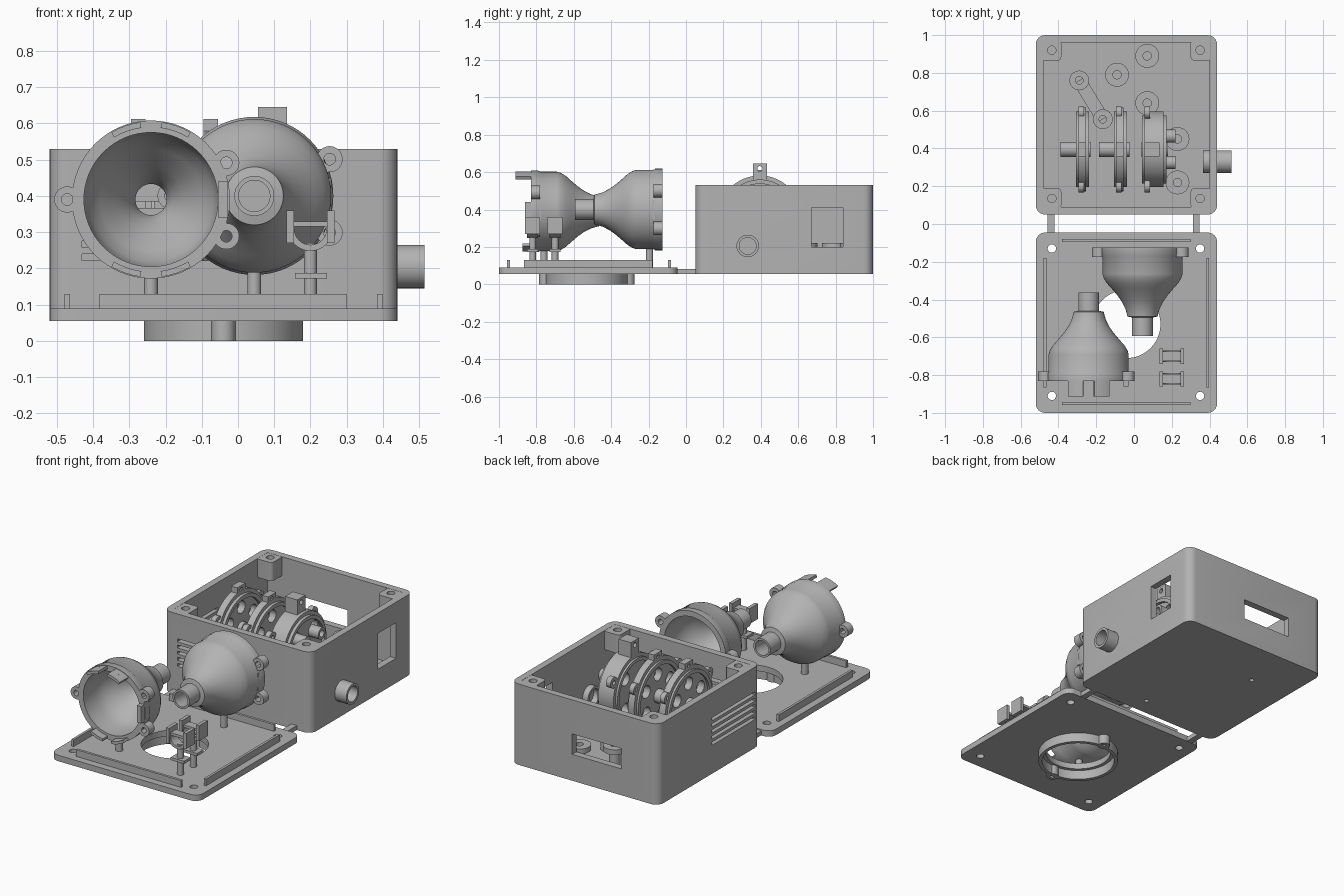
import bpy, bmesh, math
from mathutils import Vector, Matrix

if "Cube" in bpy.data.objects:
    bpy.data.objects.remove(bpy.data.objects["Cube"])

grey = bpy.data.materials.new("plain_grey")
grey.use_nodes = True
grey.diffuse_color = (0.45, 0.45, 0.45, 1)
grey.node_tree.nodes["Principled BSDF"].inputs["Base Color"].default_value = grey.diffuse_color
AXES = {"X": Vector((1, 0, 0)), "Y": Vector((0, 1, 0)), "-Y": Vector((0, -1, 0)), "Z": Vector((0, 0, 1))}
parts = []


def finish(name, bm):
    bmesh.ops.recalc_face_normals(bm, faces=bm.faces)
    me = bpy.data.meshes.new(name)
    bm.to_mesh(me)
    bm.free()
    me.materials.append(grey)
    ob = bpy.data.objects.new(name, me)
    bpy.context.collection.objects.link(ob)
    parts.append(ob)
    return ob


def box(name, x, y, z, turn=0, corner=0):
    """Box from three ranges, optionally turned about its own y axis or with round upright edges."""
    bm = bmesh.new()
    bmesh.ops.create_cube(bm, size=1)
    bm.transform(Matrix.Diagonal((x[1] - x[0], y[1] - y[0], z[1] - z[0], 1)))
    if corner:
        upright = [e for e in bm.edges if abs(e.verts[0].co.z - e.verts[1].co.z) > 0.001]
        bmesh.ops.bevel(bm, geom=upright, offset=corner, segments=6, affect="EDGES", profile=0.5)
    mid = Vector((sum(x), sum(y), sum(z))) / 2
    bm.transform(Matrix.Translation(mid) @ Matrix.Rotation(turn, 4, "Y"))
    return finish(name, bm)


def place(bm, loc, axis):
    turn = Vector((0, 0, 1)).rotation_difference(AXES[axis]).to_matrix().to_4x4()
    bm.transform(Matrix.Translation(loc) @ turn)


def cyl(name, loc, r, length, axis="Z", steps=32):
    bm = bmesh.new()
    bmesh.ops.create_cone(bm, cap_ends=True, segments=steps, radius1=r, radius2=r, depth=length)
    bm.transform(Matrix.Translation((0, 0, length / 2)))
    place(bm, loc, axis)
    return finish(name, bm)


def lathe(name, profile, loc, axis="Z", steps=32):
    """Closed radius / height profile spun round the axis."""
    bm = bmesh.new()
    vs = [bm.verts.new((r, 0, h)) for r, h in profile]
    es = [bm.edges.new((vs[i - 1], vs[i])) for i in range(len(vs))]
    bmesh.ops.spin(bm, geom=vs + es, cent=(0, 0, 0), axis=(0, 0, 1),
                   angle=math.tau, steps=steps, use_merge=True)
    bmesh.ops.remove_doubles(bm, verts=bm.verts, dist=0.00001)
    place(bm, loc, axis)
    return finish(name, bm)


def tube(name, loc, r, hole, length, axis="Z", steps=32):
    return lathe(name, [(hole, 0), (r, 0), (r, length), (hole, length)], loc, axis, steps)


def cut(ob, cutters):
    for c in cutters:
        m = ob.modifiers.new("cut", "BOOLEAN")
        m.operation, m.solver, m.object = "DIFFERENCE", "EXACT", c
    dg = bpy.context.evaluated_depsgraph_get()
    me = bpy.data.meshes.new_from_object(ob.evaluated_get(dg))
    ob.modifiers.clear()
    ob.data = me
    for c in cutters:
        parts.remove(c)
        bpy.data.objects.remove(c)


XS, CX = (-0.435, 0.35), -0.04

# Open case: cavity, windows, vent slots, pipe hole and floor screw holes
case = box("case", (-0.52, 0.44), (0.05, 1), (0.055, 0.53), corner=0.05)
cuts = [box("c", (-0.48, 0.4), (0.09, 0.96), (0.095, 0.6)),
        box("c", (-0.28, 0.04), (0.9, 1.1), (0.21, 0.33)),
        box("c", (0.38, 0.5), (0.67, 0.84), (0.2, 0.41)),
        cyl("c", (0.38, 0.33, 0.205), 0.045, 0.1, "X")]
for i in range(5):
    z = 0.222 + 0.036 * i
    cuts += [box("c", (-0.6, -0.47), (0.1, 0.5), (z, z + 0.018)),
             box("c", (-0.43, -0.03), (0, 0.1), (z, z + 0.018))]
cuts += [cyl("c", (x, y, 0.03), 0.013, 0.04) for x, y in ((0.04, 0.155), (-0.26, 0.705))]
cut(case, cuts)

# Corner screw blocks, one per case corner
for x in XS:
    for y in (0.135, 0.92):
        sx, sy = (1 if x > CX else -1), (1 if y > 0.5 else -1)
        xs = sorted((x + sx * 0.06, x - sx * 0.05))
        ys = sorted((y + sy * 0.055, y - sy * 0.055))
        block = box("corner_block", xs, ys, (0.42, 0.529), corner=0.02)
        cut(block, [cyl("c", (x, y, 0.45), 0.022, 0.2)])
        cut(case, [cyl("c", (x, y, 0.45), 0.022, 0.2)])

tube("side_pipe", (0.365, 0.33, 0.205), 0.06, 0.045, 0.15, "X")

# Lid plate with round opening, screw holes, ribs and hinge bars
lid = box("lid", (-0.52, 0.44), (-1, -0.045), (0.055, 0.09), corner=0.05)
cut(lid, [cyl("c", (CX, -0.53, 0), 0.18, 0.2, steps=64)]
    + [cyl("c", (x, y, 0), 0.022, 0.2) for x in XS for y in (-0.91, -0.13)])
for y in (-0.957, -0.095):
    box("lid_rib", (-0.382, 0.3), (y, y + 0.015), (0.088, 0.13))
for x in (-0.478, 0.383):
    box("lid_rib", (x, x + 0.015), (-0.865, -0.18), (0.088, 0.13))
for x in (-0.44, 0.33):
    box("hinge_bar", (x - 0.018, x + 0.018), (-0.06, 0.06), (0.056, 0.082))

# Collar and screw lugs under the lid
tube("lid_collar", (CX, -0.53, 0), 0.22, 0.2, 0.056, steps=64)
for s in (-1, 1):
    tube("collar_lug", (CX, -0.53 + s * 0.222, 0), 0.033, 0.014, 0.056)


def horn(name, x, y, z, axis):
    """Flared bell with hollow throat, rim lugs and a rear fairing."""
    s = AXES[axis].y
    lathe(name, [(0.218, 0), (0.218, 0.04), (0.212, 0.05), (0.212, 0.14), (0.206, 0.16),
                 (0.19, 0.187), (0.165, 0.215), (0.135, 0.25), (0.11, 0.285), (0.092, 0.32),
                 (0.083, 0.35), (0.08, 0.365), (0.055, 0.37), (0.055, 0.468), (0.043, 0.468),
                 (0.043, 0.36), (0.06, 0.32), (0.09, 0.27), (0.14, 0.21), (0.17, 0.17),
                 (0.185, 0.11), (0.185, 0)], (x, y, z), axis, 64)
    for deg in (180, 26, -26):
        a = math.radians(deg)
        tube(name + "_lug", (x + 0.231 * math.cos(a), y, z + 0.231 * math.sin(a)),
             0.036, 0.016, 0.05, axis)
    ys = sorted((y + s * 0.003, y + s * 0.055))
    box(name + "_fairing", (x + 0.187, x + 0.212), ys, (z - 0.05, z + 0.05))
    cyl(name + "_post", (x, y + s * 0.07, 0.08), 0.019, z - 0.285)


horn("front_horn", -0.24, -0.83, 0.39, "Y")
horn("rear_horn", 0.045, -0.125, 0.4, "-Y")

# Curved locating tabs at the front horn's mouth
for up in (1, -1):
    for sx in (-1, 1):
        for k in range(4):
            a = math.radians(up * (90 + sx * (11 + k * 5.5)))
            mx, mz = -0.24 + 0.207 * math.cos(a), 0.39 + 0.207 * math.sin(a)
            box("mouth_tab", (mx - 0.0115, mx + 0.0115), (-0.912 if up > 0 else -0.875, -0.82),
                (mz - 0.008, mz + 0.008), turn=math.pi / 2 - a)
box("mouth_latch", (-0.055, -0.028), (-0.86, -0.79), (0.34, 0.44))

# Two small clips standing on the lid
for y in (-0.82, -0.7):
    cyl("clip_post", (0.2, y, 0.08), 0.018, 0.19)
    box("clip_plate", (0.157, 0.245), (y - 0.03, y + 0.03), (0.172, 0.188))
    cup = cyl("clip_cup", (0.2, y - 0.03, 0.31), 0.062, 0.06, "Y")
    cut(cup, [cyl("c", (0.2, y - 0.05, 0.31), 0.045, 0.1, "Y"),
              box("c", (0, 0.4), (y - 0.1, y + 0.1), (0.31, 0.4))])
    for sx in (-1, 1):
        xm = 0.2 + sx * 0.056
        box("clip_side", (xm - 0.01, xm + 0.01), (y - 0.04, y + 0.04), (0.27, 0.36))
    box("clip_beam", (0.15, 0.25), (y - 0.025, y + 0.025), (0.315, 0.33))

# Wheel discs on the cross axis inside the case
HY, HZ = 0.395, 0.36


def wheel(name, x, thick, r, hub0, hub1, holes, lug_top):
    disc = cyl(name, (x, HY, HZ), r, thick, "X", 64)
    ring = [math.tau * (i + 0.5) / holes for i in range(holes)]
    cut(disc, [cyl("c", (x - 0.1, HY + 0.125 * math.cos(a), HZ + 0.125 * math.sin(a)), 0.036, 0.3, "X")
               for a in ring])
    tube(name + "_hub", (hub0, HY, HZ), 0.04, 0.015, hub1 - hub0, "X")
    tube(name + "_rim", (x - 0.012, HY, HZ), r * 0.9, r * 0.8, thick + 0.03, "X", 64)
    lug = box(name + "_top_lug", (x, x + 0.04 if thick < 0.05 else x + 0.08), (HY - 0.037, HY + 0.037),
              (HZ + r - 0.03, lug_top))
    cut(lug, [cyl("c", (x - 0.1, HY, lug_top - 0.027), 0.014, 0.3, "X")])
    for s in (-1, 1):
        tube(name + "_side_lug", (x, HY + s * 0.195, HZ + 0.11), 0.032, 0.012, 0.03, "X")
    box(name + "_saddle", (x, x + thick), (HY - 0.06, HY + 0.06), (0.09, HZ - r + 0.02))


wheel("left_wheel", -0.295, 0.04, 0.222, -0.39, -0.23, 6, 0.612)
wheel("middle_wheel", -0.095, 0.04, 0.222, -0.185, -0.025, 6, 0.612)
wheel("right_wheel", 0.055, 0.1, 0.2, 0.04, 0.18, 4, 0.645)
for dy in (-0.07, 0.07):
    for dz in (-0.07, 0.07):
        tube("wheel_stub", (0.14, HY + dy, HZ + dz), 0.034, 0.02, 0.08, "X")

# Floor bosses
for x, y in ((0.07, 0.89), (-0.09, 0.79), (0.07, 0.64), (0.23, 0.45), (0.23, 0.22)):
    lathe("floor_boss", [(0.022, 0), (0.03, 0), (0.03, 0.09), (0.063, 0.1), (0.063, 0.13), (0.022, 0.13)],
          (x, y, 0.09))

# Slanted lever lying on the floor
a, b = Vector((-0.29, 0.76, 0.09)), Vector((-0.165, 0.555, 0.09))
d = b - a
bar = box("lever_bar", (-d.length / 2, d.length / 2), (-0.035, 0.035), (0, 0.08))
bar.location = (a + b) / 2
bar.rotation_euler.z = math.atan2(d.y, d.x)
for p in (a, b):
    tube("lever_end", p, 0.052, 0.02, 0.1)

# Smooth the round surfaces and keep the edges crisp
bpy.ops.object.select_all(action="DESELECT")
for ob in parts:
    ob.select_set(True)
bpy.context.view_layer.objects.active = parts[0]
bpy.ops.object.shade_smooth_by_angle(angle=math.radians(35))
